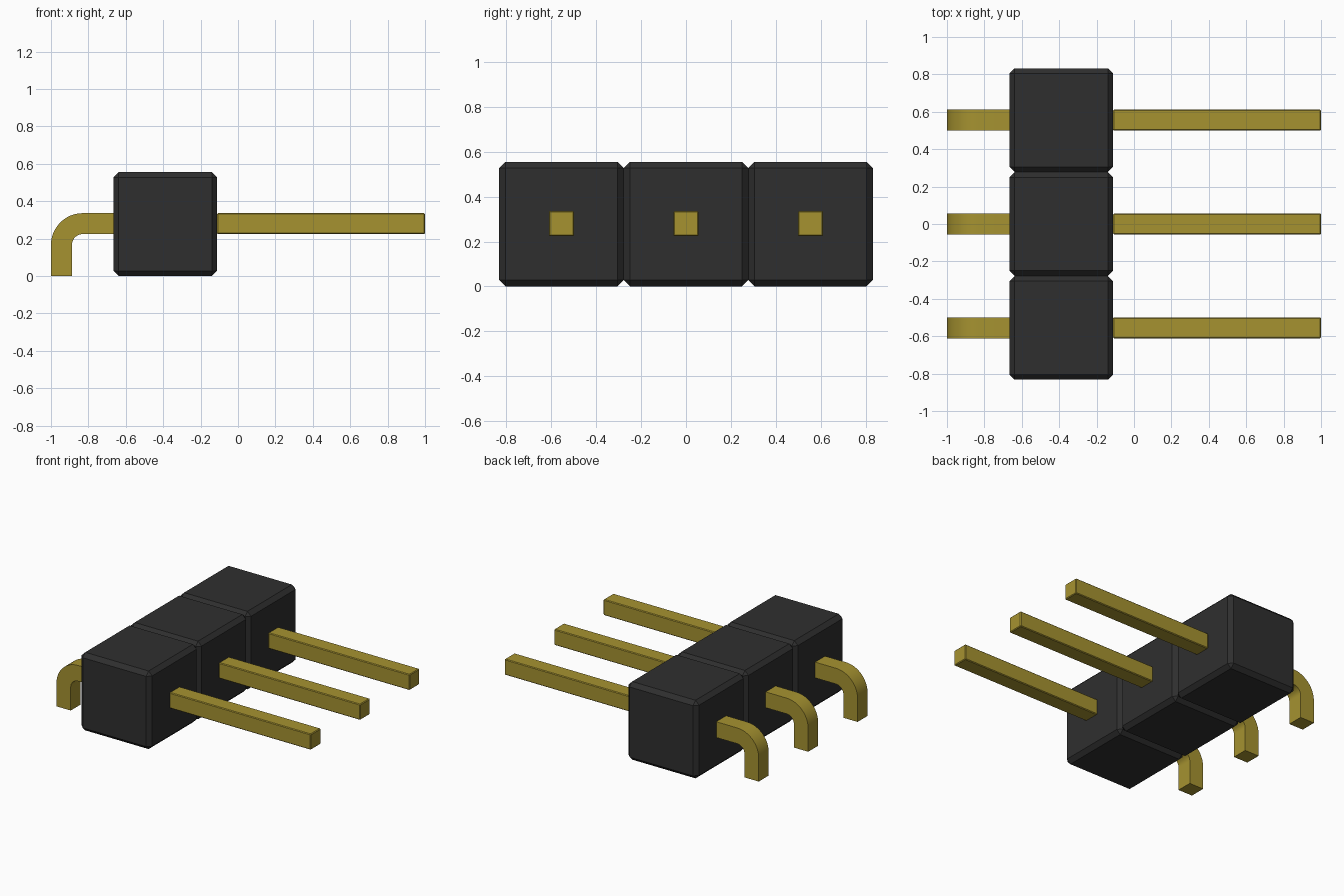
import bpy, bmesh, math

if "Cube" in bpy.data.objects:
    bpy.data.objects.remove(bpy.data.objects["Cube"])

PITCH = 0.555          # block size and pin spacing
X0, X1 = -0.666, -0.112  # housing back and front faces
PIN = 0.112            # pin thickness
ZC = 0.28              # pin axis height


def material(name, color):
    m = bpy.data.materials.new(name)
    m.diffuse_color = color
    m.use_nodes = True
    m.node_tree.nodes["Principled BSDF"].inputs["Base Color"].default_value = m.diffuse_color
    return m


black = material("black_plastic", (0.028, 0.028, 0.028, 1))
gold = material("gold_metal", (0.38, 0.29, 0.03, 1))


def finish(name, bm, mat):
    bmesh.ops.recalc_face_normals(bm, faces=bm.faces)
    me = bpy.data.meshes.new(name)
    bm.to_mesh(me)
    bm.free()
    me.materials.append(mat)
    ob = bpy.data.objects.new(name, me)
    bpy.context.collection.objects.link(ob)
    return ob


def chamfered_box(name, lo, hi, chamfer, mat):
    bm = bmesh.new()
    bmesh.ops.create_cube(bm, size=1)
    for v in bm.verts:
        v.co = [(a + b) / 2 + c * (b - a) for a, b, c in zip(lo, hi, v.co)]
    bmesh.ops.bevel(bm, geom=bm.edges[:], offset=chamfer, segments=1,
                    affect='EDGES', profile=0.5)
    return finish(name, bm, mat)


def bent_pin(name, y):
    # Side profile: outer bend, then inner bend back, extruded across the pin
    top, steps = ZC + PIN / 2, 12
    outer, inner = 0.17, 0.17 - PIN
    cx, cz = -1 + outer, top - outer
    angles = [math.pi / 2 * (1 + i / steps) for i in range(steps + 1)]

    def arc(r, seq):
        return [(cx + r * math.cos(a), cz + r * math.sin(a)) for a in seq]

    pts = [(X0 + 0.004, top)] + arc(outer, angles) + [(-1, 0), (-1 + PIN, 0)]
    pts += arc(inner, reversed(angles)) + [(X0 + 0.004, top - PIN)]
    bm = bmesh.new()
    face = bm.faces.new([bm.verts.new((x, y - PIN / 2, z)) for x, z in pts])
    ext = bmesh.ops.extrude_face_region(bm, geom=[face])
    for g in ext["geom"]:
        if isinstance(g, bmesh.types.BMVert):
            g.co.y += PIN
    ob = finish(name, bm, gold)
    bpy.ops.object.select_all(action='DESELECT')
    ob.select_set(True)
    bpy.context.view_layer.objects.active = ob
    bpy.ops.object.shade_smooth_by_angle(angle=math.radians(30))


h = PIN / 2
for i in (-1, 0, 1):
    y = i * PITCH
    # Plastic housing block
    chamfered_box(f"housing_block_{i + 2}", (X0, y - PITCH / 2, 0),
                  (X1, y + PITCH / 2, PITCH), 0.028, black)
    # Straight mating pin
    chamfered_box(f"straight_pin_{i + 2}", (X1, y - h, ZC - h),
                  (1, y + h, ZC + h), 0.005, gold)
    # Right-angle solder leg
    bent_pin(f"bent_leg_{i + 2}", y)
